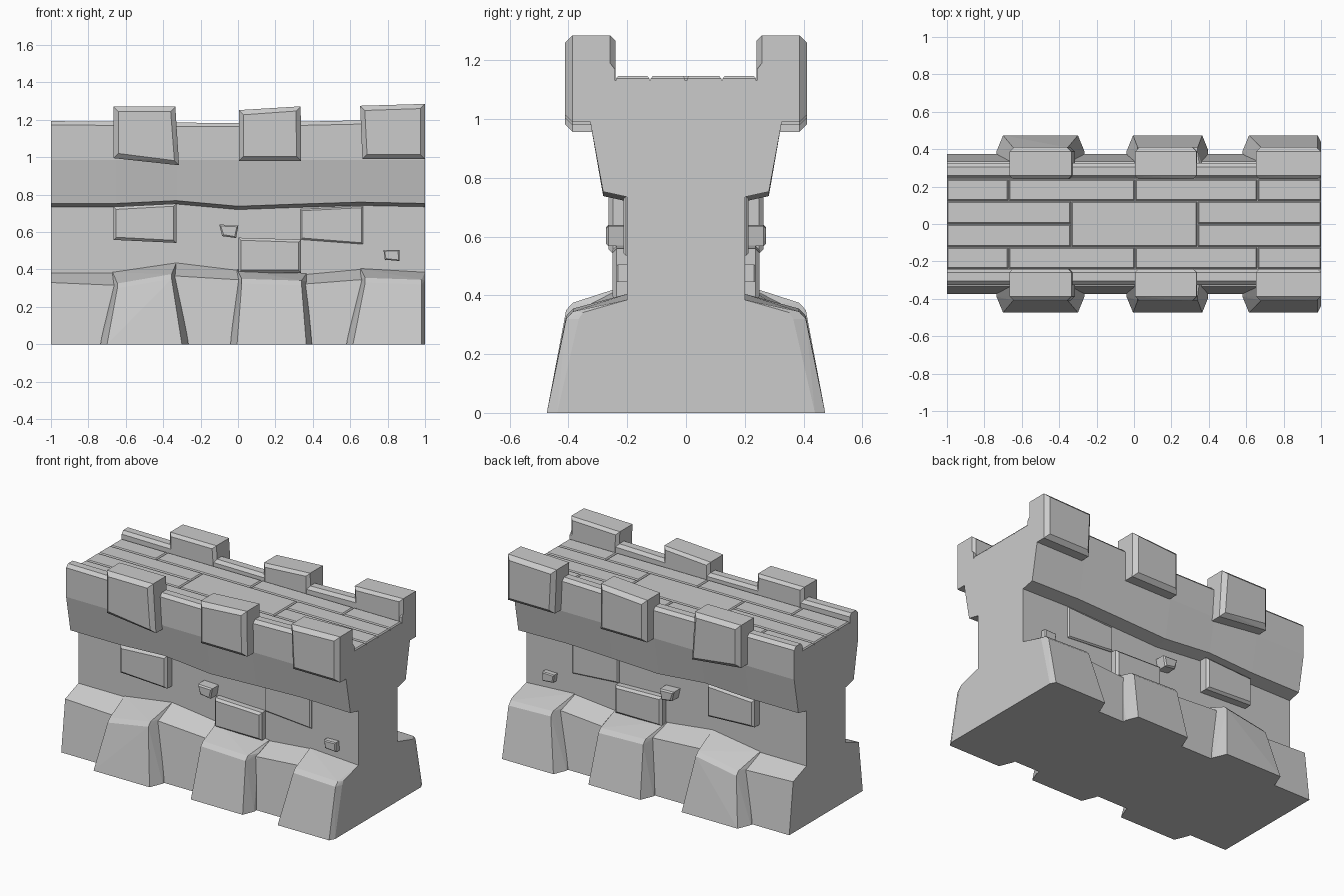
import bpy, bmesh

if "Cube" in bpy.data.objects:
    bpy.data.objects.remove(bpy.data.objects["Cube"])


def finish(bm, name, mirror=True):
    bmesh.ops.recalc_face_normals(bm, faces=bm.faces)
    me = bpy.data.meshes.new(name)
    bm.to_mesh(me)
    bm.free()
    ob = bpy.data.objects.new(name, me)
    bpy.context.collection.objects.link(ob)
    if mirror:
        m = ob.modifiers.new("mirror", 'MIRROR')
        m.use_axis = (False, True, False)
        m.use_mirror_merge = False
    return ob


def hull(name, pts):
    bm = bmesh.new()
    vs = [bm.verts.new(p) for p in pts]
    r = bmesh.ops.convex_hull(bm, input=vs)
    junk = [g for g in r["geom_interior"] + r["geom_unused"]
            if isinstance(g, bmesh.types.BMVert)]
    bmesh.ops.delete(bm, geom=list(set(junk)), context='VERTS')
    bmesh.ops.dissolve_limit(bm, angle_limit=0.01, verts=bm.verts, edges=bm.edges)
    return finish(bm, name)


def shrink(quad, d):
    cx = sum(p[0] for p in quad) / 4
    cz = sum(p[1] for p in quad) / 4
    return [(x - d if x > cx else x + d, z - d if z > cz else z + d) for x, z in quad]


def block(name, quad, back, front, ch, back_ch=0.0):
    # Chamfered stone: outline in xz, extruded out of the wall
    rings = [(back, shrink(quad, back_ch)), (back + back_ch, quad),
             (front - ch, quad), (front, shrink(quad, ch))]
    if not back_ch:
        rings = rings[1:]
    hull(name, [(x, -y, z) for y, q in rings for x, z in q])


# Wall body: cross-sections along x (x, foot edge, foot top, ledge, parapet top)
sections = [(-1, .33, .38, .735, 1.193), (-.65, .315, .38, .735, 1.19),
            (-.33, .365, .435, .75, 1.185), (0, .345, .395, .72, 1.183),
            (.33, .32, .37, .732, 1.19), (.65, .345, .40, .742, 1.197),
            (1, .33, .378, .735, 1.19)]
bm = bmesh.new()
rings = []
for x, zt, zw, zl, zp in sections:
    half = [(.375, 0), (.335, zt), (.2, zw), (.2, zl), (.282, zl + .018), (.325, .985),
            (.325, zp - .02), (.305, zp), (.258, zp), (.242, zp - .02), (.242, 1.132)]
    ring = [(-y, z) for y, z in half] + [(y, z) for y, z in reversed(half)]
    rings.append([bm.verts.new((x, y, z)) for y, z in ring])
n = len(rings[0])
for a, b in zip(rings, rings[1:]):
    for i in range(n):
        j = (i + 1) % n
        bm.faces.new((a[i], a[j], b[j], b[i]))
bm.faces.new(rings[0])
bm.faces.new(rings[-1])
finish(bm, "wall_body", mirror=False)

# Sloping buttress stones at the foot:
# bottom x left/right, top x left/right, front edge z left/right, wall z left/right, end flare
feet = [(-.70, -.30, -.645, -.355, .31, .36, .385, .435, .035, .085),
        (-.005, .365, .02, .34, .335, .325, .40, .378, .03, .075),
        (.615, .982, .68, .982, .34, .33, .405, .385, .018, .035)]
for k, (bl, br, tl, tr, zl, zr, wl, wr, f, d) in enumerate(feet):
    pts = []
    for side, xb, xt, z, w in ((-1, bl, tl, zl, wl), (1, br, tr, zr, wr)):
        fl, dy = (.035, .085) if side < 0 else (f, d)
        xo = xt + side * min(fl, .025)
        pts += [(xb, -.474, 0), (xt, -.408, z - .01), (xt, -.385, z + .015),
                (xb + side * fl, -.474 + dy, 0), (xo, -.40 + dy, z - .01),
                (xo, -.385 + dy, z + .012),
                (xo, -.2, w), (xb + side * fl, -.18, 0), (xo, -.18, w)]
    hull(f"foot_stone_{k + 1}", pts)

# Merlons
merlons = [[(-.665, 1.27), (-.335, 1.27), (-.315, .957), (-.665, .995)],
           [(.005, 1.252), (.335, 1.272), (.338, .98), (.005, .98)],
           [(.653, 1.275), (1, 1.285), (1, .99), (.665, .99)]]
for k, q in enumerate(merlons):
    block(f"merlon_{k + 1}", q, .24, .412, .025, .018)

# Raised bricks and small loose stones on the wall face
bricks = [([(-.665, .735), (-.33, .752), (-.33, .542), (-.665, .558)], .263, .014),
          ([(.002, .57), (.338, .56), (.338, .382), (.002, .382)], .25, .014),
          ([(.335, .722), (.668, .738), (.668, .535), (.335, .56)], .212, .008),
          ([(-.10, .64), (.002, .636), (-.01, .568), (-.085, .578)], .272, .008),
          ([(.778, .503), (.862, .505), (.864, .445), (.785, .452)], .238, .006)]
for k, (q, y, ch) in enumerate(bricks):
    block(f"wall_brick_{k + 1}", q, .15, y, ch)

# Walkway planks: x start, x end, inner y, outer y
planks = [(-1, -.672, .125, .238), (-.668, .003, .125, .238), (.007, .658, .125, .238),
          (.662, 1, .125, .238), (-1, -.338, .003, .12), (-.334, .338, 0, .12),
          (.342, 1, .003, .12)]
for k, (x0, x1, y0, y1) in enumerate(planks):
    e = .006
    ys = [(y0, 1.12), (y1, 1.12), (y0, 1.138), (y1, 1.138)]
    iy = y0 if y0 == 0 else y0 + e
    pts = [(x, -y, z) for x in (x0, x1) for y, z in ys]
    pts += [(x, -y, 1.146) for x in (x0 + e, x1 - e) for y in (iy, y1 - e)]
    hull(f"walkway_plank_{k + 1}", pts)
